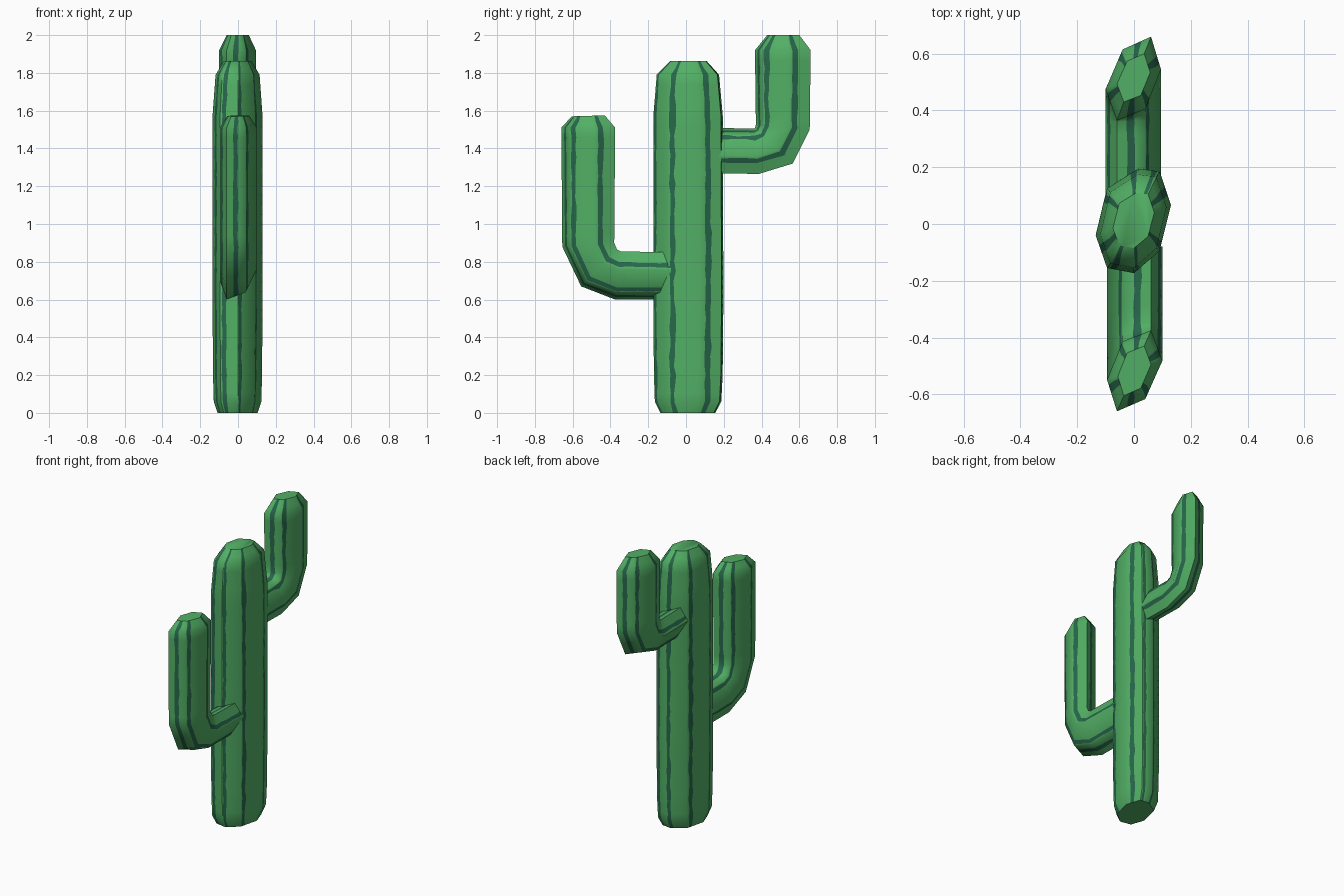
import bpy, bmesh, math, random

if "Cube" in bpy.data.objects:
    bpy.data.objects.remove(bpy.data.objects["Cube"])

random.seed(4)


def material(name, color):
    m = bpy.data.materials.new(name)
    m.diffuse_color = (*color, 1.0)
    m.use_nodes = True
    m.node_tree.nodes["Principled BSDF"].inputs["Base Color"].default_value = m.diffuse_color
    return m


MATS = [material("cactus green", (0.084, 0.43, 0.130)),
        material("dark stripe green", (0.020, 0.135, 0.070))]


def lerp(a, b, t):
    return a + (b - a) * t


def loft(name, corners, stripes, stations):
    """Sweep a polygon along stations (inner yz, outer yz, x scale); each side carries one stripe."""
    us = [u for _, u in corners]
    lo, hi = min(us), max(us)
    # add rows between stations so that the stripe edges can wander
    rows = []
    for (i0, o0, s0), (i1, o1, s1) in zip(stations, stations[1:]):
        n = max(1, round(math.dist(i0, i1) / 0.05))
        for k in range(n):
            t = k / n
            rows.append(([lerp(a, b, t) for a, b in zip(i0, i1)],
                         [lerp(a, b, t) for a, b in zip(o0, o1)], lerp(s0, s1, t)))
    rows.append(stations[-1])

    bm = bmesh.new()
    rings = []
    for inner, outer, sx in rows:
        ring = []
        for i, (x0, u0) in enumerate(corners):
            x1, u1 = corners[(i + 1) % len(corners)]
            a, b = stripes[i]
            for f in (0, a + random.uniform(-.03, .03), b + random.uniform(-.04, .04)):
                t = (lerp(u0, u1, f) - lo) / (hi - lo)
                ring.append(bm.verts.new((lerp(x0, x1, f) * sx,
                                          lerp(inner[0], outer[0], t),
                                          lerp(inner[1], outer[1], t))))
        rings.append(ring)
    for r0, r1 in zip(rings, rings[1:]):
        for j in range(len(r0)):
            k = (j + 1) % len(r0)
            face = bm.faces.new((r0[j], r0[k], r1[k], r1[j]))
            face.material_index = 1 if j % 3 == 1 else 0
    bm.faces.new(rings[0])
    bm.faces.new(rings[-1])
    bmesh.ops.recalc_face_normals(bm, faces=bm.faces)

    mesh = bpy.data.meshes.new(name)
    bm.to_mesh(mesh)
    bm.free()
    for m in MATS:
        mesh.materials.append(m)
    ob = bpy.data.objects.new(name, mesh)
    bpy.context.collection.objects.link(ob)
    bpy.ops.object.select_all(action='DESELECT')
    ob.select_set(True)
    bpy.context.view_layer.objects.active = ob
    bpy.ops.object.shade_smooth_by_angle(angle=math.radians(50))
    return ob


# trunk: skewed eight-sided column with rounded ends
trunk_section = [(.13, .07), (.09, .19), (.015, .20), (-.095, .13),
                 (-.135, -.035), (-.095, -.15), (0, -.168), (.09, -.09)]
trunk_stripes = [(.3, .55), (.1, .35), (.05, .22), (.1, .28),
                 (.3, .55), (.1, .35), (.05, .2), (.05, .22)]
trunk_rows = [(0, -.135, .155, .8), (.06, -.165, .187, .95), (.2, -.170, .194, .98),
              (.6, -.173, .198, 1), (1.57, -.173, .195, 1),
              (1.79, -.155, .175, .88), (1.862, -.085, .11, .55)]
loft("trunk", trunk_section, trunk_stripes,
     [((y0, z), (y1, z), s) for z, y0, y1, s in trunk_rows])

# arms: skewed six-sided tubes, bent upward
arm_section = [(.095, .035), (.06, .15), (-.04, .105),
               (-.1, -.035), (-.06, -.145), (.04, -.105)]
arm_stripes = [(.15, .4), (.35, .6), (.06, .24)] * 2

loft("upper_arm", arm_section, arm_stripes, [
    ((.08, 1.51), (.08, 1.27), 1), ((.36, 1.505), (.385, 1.265), 1),
    ((.365, 1.51), (.565, 1.32), 1), ((.37, 1.525), (.655, 1.5), 1),
    ((.365, 1.92), (.66, 1.92), 1), ((.43, 2.0), (.60, 2.0), .6)])

loft("lower_arm", [(-x, u) for x, u in arm_section], arm_stripes, [
    ((-.08, .85), (-.08, .60), 1), ((-.345, .855), (-.375, .60), 1),
    ((-.365, .865), (-.555, .67), 1), ((-.38, .90), (-.655, .88), 1),
    ((-.375, 1.51), (-.66, 1.51), 1), ((-.43, 1.575), (-.605, 1.57), .6)])
